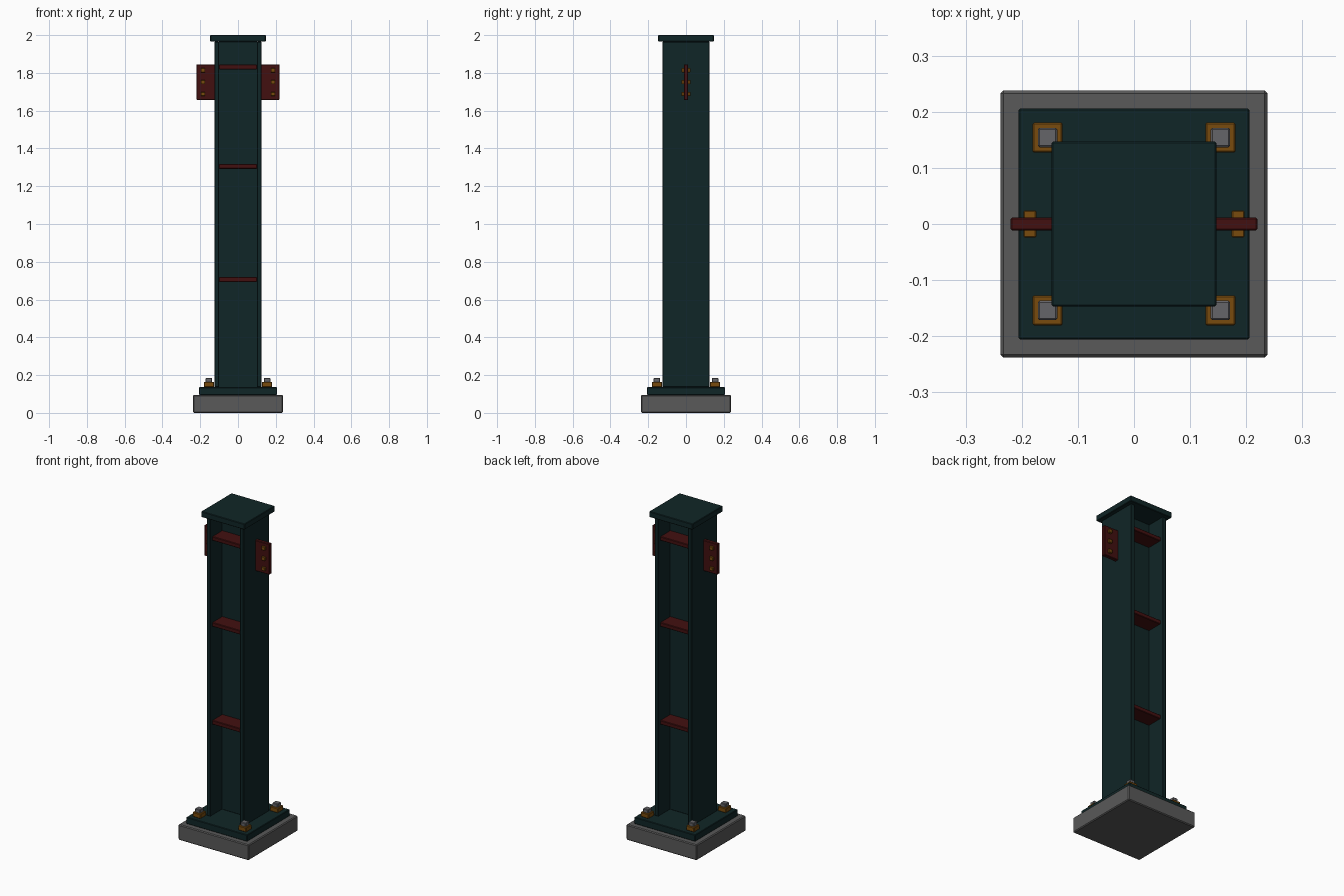
import bpy

cube = bpy.data.objects.get("Cube")
if cube:
    bpy.data.objects.remove(cube, do_unlink=True)


def material(name, r, g, b):
    m = bpy.data.materials.new(name)
    m.use_nodes = True
    m.diffuse_color = (r, g, b, 1)
    m.node_tree.nodes["Principled BSDF"].inputs["Base Color"].default_value = (r, g, b, 1)
    return m


TEAL = material("dark teal paint", 0.005, 0.019, 0.020)
RED = material("dark red primer", 0.055, 0.005, 0.005)
GREY = material("concrete grey", 0.10, 0.10, 0.10)
BRASS = material("brass", 0.19, 0.07, 0.004)
STEEL = material("bolt steel", 0.13, 0.13, 0.14)


def box(name, low, high, mat, bevel=0.003):
    """Bevelled box between two corners."""
    low, high = [min(p) for p in zip(low, high)], [max(p) for p in zip(low, high)]
    bpy.ops.mesh.primitive_cube_add(size=1, location=[(a + b) / 2 for a, b in zip(low, high)])
    ob = bpy.context.object
    ob.name = name
    ob.scale = [b - a for a, b in zip(low, high)]
    bpy.ops.object.transform_apply(location=False, rotation=False, scale=True)
    ob.data.materials.append(mat)
    mod = ob.modifiers.new("edge bevel", "BEVEL")
    mod.width = bevel
    mod.segments = 1
    return ob


def slab(name, half, z0, z1, mat, x=0, y=0, bevel=0.003):
    return box(name, (x - half, y - half, z0), (x + half, y + half, z1), mat, bevel)


# Footing, base plate and cap
BASE_TOP, CAP_BOTTOM = 0.136, 1.965
slab("concrete_footing", 0.238, 0, 0.095, GREY, bevel=0.005)
slab("base_plate", 0.206, 0.095, BASE_TOP, TEAL)
slab("cap_plate", 0.147, CAP_BOTTOM, 2.0, TEAL)

# H-shaped column
box("column_web", (-0.102, -0.01, BASE_TOP), (0.102, 0.01, CAP_BOTTOM), TEAL, 0.002)

for side, sx in (("left", 1), ("right", -1)):
    box(side + "_flange", (sx * 0.1, -0.125, BASE_TOP), (sx * 0.125, 0.125, CAP_BOTTOM), TEAL)

    # Side connection plate with bolts through it
    box(side + "_connection_plate", (sx * 0.122, -0.0115, 1.657), (sx * 0.22, 0.0115, 1.845), RED)
    for i, z in enumerate((1.688, 1.751, 1.814)):
        box(f"{side}_plate_bolt_{i + 1}", (sx * 0.174, -0.024, z - 0.011),
            (sx * 0.197, 0.024, z + 0.011), BRASS, 0.002)

    # Anchor nuts and bolts at the base corners
    for end, sy in (("front", -1), ("back", 1)):
        spot = dict(x=sx * 0.154, y=sy * 0.154)
        slab(f"{end}_{side}_anchor_nut", 0.027, BASE_TOP, 0.164, BRASS, **spot)
        slab(f"{end}_{side}_anchor_bolt", 0.0175, 0.15, 0.185, STEEL, **spot)

# Stiffeners between the flanges, on both faces of the web
for end, sy in (("front", -1), ("back", 1)):
    for i, z in enumerate((0.706, 1.305, 1.831)):
        box(f"{end}_stiffener_{i + 1}", (-0.101, sy * 0.008, z - 0.0125),
            (0.101, sy * 0.107, z + 0.0125), RED)
